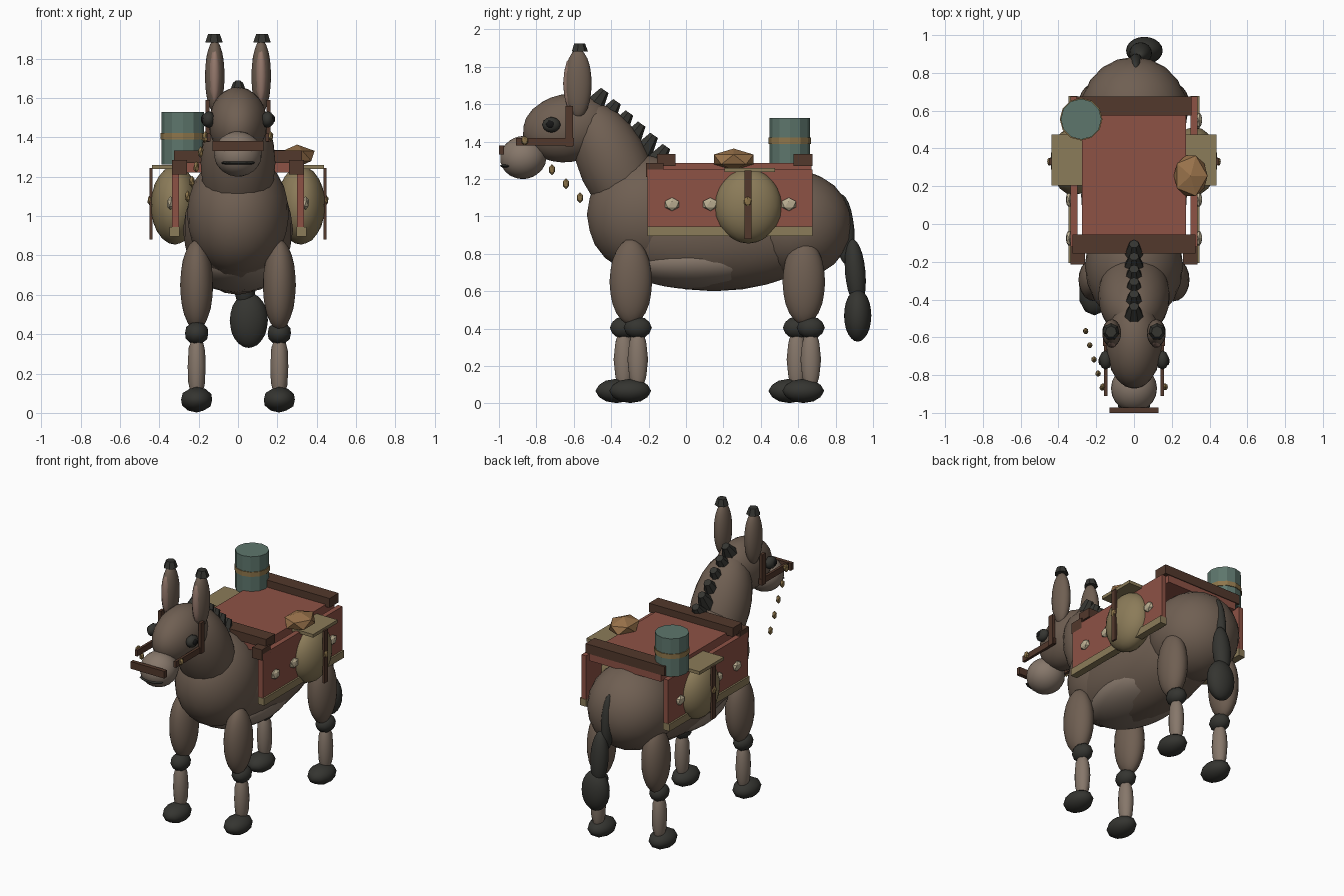
import bpy
from math import radians

if "Cube" in bpy.data.objects:
    bpy.data.objects.remove(bpy.data.objects["Cube"])

COLORS = {
    "coat": (.16, .115, .085), "pale": (.24, .185, .145), "dark": (.035, .035, .03),
    "cloth": (.27, .085, .06), "leather": (.085, .04, .025), "canvas": (.26, .2, .1),
    "brass": (.27, .18, .07), "cream": (.5, .43, .29), "teal": (.11, .18, .15),
    "bundle": (.32, .17, .07), "black": (.008, .008, .008), "inner": (.3, .19, .15),
}
mats = {}
for key, c in COLORS.items():
    mats[key] = bpy.data.materials.new(key)
    mats[key].diffuse_color = (*c, 1)


def finish(name, color, size, tilt=0, smooth=False):
    o = bpy.context.object
    o.name = name
    o.scale = size
    o.rotation_euler.x = radians(tilt)
    o.data.materials.append(mats[color])
    if smooth:
        bpy.ops.object.shade_smooth()
    return o


def ball(name, color, pos, size, tilt=0, sub=3, smooth=True):
    bpy.ops.mesh.primitive_ico_sphere_add(subdivisions=sub, radius=1, location=pos)
    return finish(name, color, size, tilt, smooth)


def box(name, color, x, y, z):
    """Box from its (low, high) ranges."""
    r = (x, y, z)
    bpy.ops.mesh.primitive_cube_add(size=1, location=[(a + b) / 2 for a, b in r])
    return finish(name, color, [b - a for a, b in r])


def cone(name, color, pos, r1, r2, h, sides, tilt=0):
    bpy.ops.mesh.primitive_cone_add(vertices=sides, radius1=r1, radius2=r2, depth=h, location=pos)
    return finish(name, color, (1, 1, 1), tilt)


def side_box(name, color, s, x, y, z):
    return box(name, color, sorted((s * x[0], s * x[1])), y, z)


# Body, neck and head
ball("barrel_body", "coat", (0, .15, .93), (.28, .65, .33))
ball("rump", "coat", (0, .59, .955), (.285, .295, .29))
ball("chest", "coat", (0, -.22, 1.01), (.26, .31, .32))
ball("belly", "pale", (0, .06, .755), (.245, .40, .145))
ball("neck", "coat", (0, -.38, 1.27), (.19, .19, .36), 25)
ball("head", "coat", (0, -.635, 1.472), (.148, .24, .182), 10)
ball("muzzle", "pale", (0, -.87, 1.315), (.122, .125, .115), 10)
ball("mouth", "dark", (0, -.955, 1.27), (.09, .04, .012), sub=2)

# Mane tufts down the back of the neck
for i in range(6):
    cone("mane_tuft", "dark", (0, -.47 + .066 * i, 1.625 - .06 * i), .062, .026, .12, 7, -35)

# Tail
ball("tail_root", "dark", (.01, .845, .93), (.04, .055, .19), 5)
ball("tail_middle", "dark", (.035, .905, .70), (.06, .055, .18), 5)
ball("tail_tuft", "dark", (.055, .918, .47), (.097, .073, .14))

for s in (-1, 1):
    # Ears and eyes
    ball("ear", "coat", (s * .118, -.577, 1.71), (.05, .073, .185))
    ball("inner_ear", "inner", (s * .118, -.617, 1.71), (.032, .04, .14), sub=2)
    cone("ear_tip", "dark", (s * .122, -.57, 1.903), .046, .03, .045, 7)
    ball("eye", "dark", (s * .15, -.72, 1.49), (.035, .05, .042), sub=2)
    ball("pupil", "black", (s * .175, -.725, 1.492), (.014, .024, .022), sub=2)

    # Bridle
    side_box("cheek_strap", "leather", s, (.145, .165), (-.645, -.605), (1.375, 1.59))
    side_box("bridle_strap", "leather", s, (.14, .158), (-.91, -.60), (1.378, 1.42))
    ball("bridle_buckle", "brass", (s * .165, -.862, 1.405), (.016, .02, .026), sub=1, smooth=False)

    # Legs, with the left pair standing slightly forward
    for name, y in (("front", -.295), ("rear", .63)):
        step = .037 * s
        ball(name + "_upper_leg", "coat", (s * .21, y, .65), (.084, .114, .23))
        ball(name + "_knee", "dark", (s * .21, y + step, .405), (.062, .075, .06), sub=2)
        ball(name + "_lower_leg", "pale", (s * .21, y + step, .235), (.048, .055, .18), sub=2)
        ball(name + "_hoof", "dark", (s * .21, y - .04 + step, .067), (.083, .112, .065), sub=2)

    # Blanket sides with hem and studs
    side_box("blanket_side", "cloth", s, (.30, .335), (-.205, .675), (.93, 1.25))
    side_box("blanket_hem", "canvas", s, (.298, .347), (-.207, .677), (.895, .945))
    for y in (-.075, .13, .55):
        ball("blanket_stud", "cream", (s * .343, y, 1.065), (.02, .045, .036), sub=1, smooth=False)
    side_box("saddle_block", "leather", s, (.26, .335), (-.215, -.12), (1.21, 1.285))

    # Saddle bags
    ball("saddle_bag", "canvas", (s * .32, .333, 1.055), (.123, .18, .2))
    side_box("bag_flap", "canvas", s, (.275, .437), (.205, .475), (1.238, 1.26))
    side_box("bag_strap", "leather", s, (.435, .449), (.312, .35), (.88, 1.245))
    ball("bag_buckle", "brass", (s * .447, .33, 1.08), (.014, .024, .028), sub=1, smooth=False)

box("noseband", "leather", (-.13, .13), (-1, -.972), (1.33, 1.38))

# Bead string hanging beside the left cheek
for i in range(5):
    ball("lead_bead", "brass", (-.168 - .022 * i, -.867 + .075 * i, 1.40 - .075 * i),
         (.016, .018, .03), sub=1, smooth=False)

# Blanket top and pack rails
box("blanket_top", "cloth", (-.275, .275), (-.14, .67), (1.22, 1.285))
box("front_rail", "leather", (-.325, .325), (-.155, -.055), (1.27, 1.333))
box("back_rail", "leather", (-.305, .305), (.575, .675), (1.27, 1.335))

# Load: canister and wrapped bundle
cone("canister", "teal", (-.28, .555, 1.395), .108, .108, .265, 12)
cone("canister_band", "brass", (-.28, .555, 1.405), .113, .113, .033, 12)
ball("bundle", "bundle", (.30, .255, 1.305), (.1, .125, .058), sub=1, smooth=False)

for m in bpy.data.materials:
    if m.users and not m.is_grease_pencil:
        m.use_nodes = True
        m.node_tree.nodes["Principled BSDF"].inputs["Base Color"].default_value = m.diffuse_color
